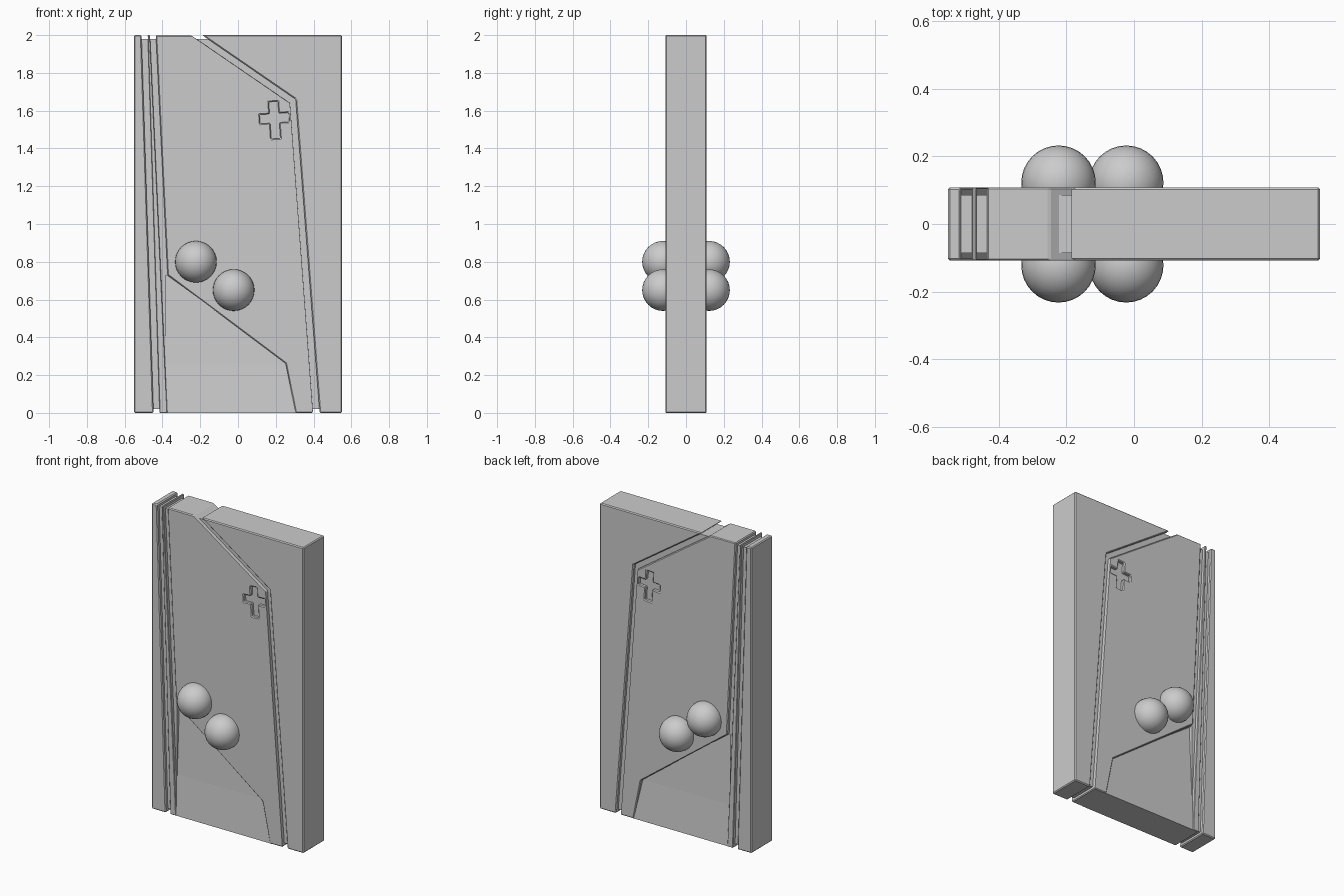
import bpy, bmesh, math

if "Cube" in bpy.data.objects:
    bpy.data.objects.remove(bpy.data.objects["Cube"])

D = 0.108  # half thickness of the slab


def extrude(name, pts, half, bevel=0.0):
    """Extrude an (x, z) outline symmetrically along y."""
    bm = bmesh.new()
    f = bm.faces.new([bm.verts.new((x, -half, z)) for x, z in pts])
    r = bmesh.ops.extrude_face_region(bm, geom=[f])
    verts = [v for v in r["geom"] if isinstance(v, bmesh.types.BMVert)]
    bmesh.ops.translate(bm, verts=verts, vec=(0, 2 * half, 0))
    bmesh.ops.recalc_face_normals(bm, faces=bm.faces)
    me = bpy.data.meshes.new(name)
    bm.to_mesh(me)
    bm.free()
    ob = bpy.data.objects.new(name, me)
    bpy.context.collection.objects.link(ob)
    if bevel:
        add_bevel(ob, bevel)
    return ob


def add_bevel(ob, width):
    m = ob.modifiers.new("bevel", "BEVEL")
    m.width = width
    m.segments = 1
    m.limit_method = "ANGLE"
    m.angle_limit = math.radians(25)


# Inner core that forms the groove floors
extrude("core", [(-.53, .02), (-.38, .02), (-.38, .73), (.26, .27), (.315, .02),
                 (.53, .02), (.53, 1.98), (-.53, 1.98)], 0.086)

# Outer plates separated by grooves
extrude("left_plate", [(-.55, 0), (-.447, 0), (-.511, 2), (-.55, 2)], D, .006)
extrude("left_strip", [(-.415, 0), (-.374, 0), (-.466, 2), (-.478, 2)], D, .003)
extrude("right_plate", [(.432, 0), (.55, 0), (.55, 2), (-.19, 2), (.305, 1.66)], D, .006)
main = extrude("main_plate", [(.305, 0), (.397, 0), (.275, 1.64), (-.25, 2), (-.435, 2),
                              (-.373, .73), (.252, .262)], D)

# Plus-shaped recess through the main plate down to the core
w, up, dn, s = .024, .088, .108, .077
plus = [(-w, up), (-w, w), (-s, w), (-s, -w), (-w, -w), (-w, -dn),
        (w, -dn), (w, -w), (s, -w), (s, w), (w, w), (w, up)]
a = math.radians(4)
plus = [(.193 + x * math.cos(a) - z * math.sin(a),
         1.56 + x * math.sin(a) + z * math.cos(a)) for x, z in plus]
cutter = extrude("plus_cutter", plus, 0.2)
cutter.hide_render = True
bo = main.modifiers.new("cut", "BOOLEAN")
bo.operation = "DIFFERENCE"
bo.solver = "EXACT"
bo.object = cutter
add_bevel(main, .006)
bpy.context.view_layer.objects.active = main
for m in list(main.modifiers):
    bpy.ops.object.modifier_apply(modifier=m.name)
bpy.data.objects.remove(cutter)

# Lower sloped panel: (y, z) profile extruded along x
prof = [(-.105, 0), (-.085, .262), (-.062, .74)]
prof += [(-y, z) for y, z in reversed(prof)]
bm = bmesh.new()
f = bm.faces.new([bm.verts.new((-.395, y, z)) for y, z in prof])
r = bmesh.ops.extrude_face_region(bm, geom=[f])
bmesh.ops.translate(bm, vec=(.715, 0, 0),
                    verts=[v for v in r["geom"] if isinstance(v, bmesh.types.BMVert)])
bmesh.ops.recalc_face_normals(bm, faces=bm.faces)
me = bpy.data.meshes.new("sloped_panel")
bm.to_mesh(me)
bm.free()
bpy.context.collection.objects.link(bpy.data.objects.new("sloped_panel", me))

# Two door-knob style balls on each side
for side, sy in (("front", -1), ("back", 1)):
    for i, (x, z) in enumerate([(-.223, .80), (-.023, .65)]):
        bpy.ops.mesh.primitive_uv_sphere_add(segments=32, ring_count=16, radius=.11,
                                             location=(x, sy * .122, z))
        ob = bpy.context.object
        ob.name = f"{side}_ball_{i + 1}"
        bpy.ops.object.shade_smooth()
